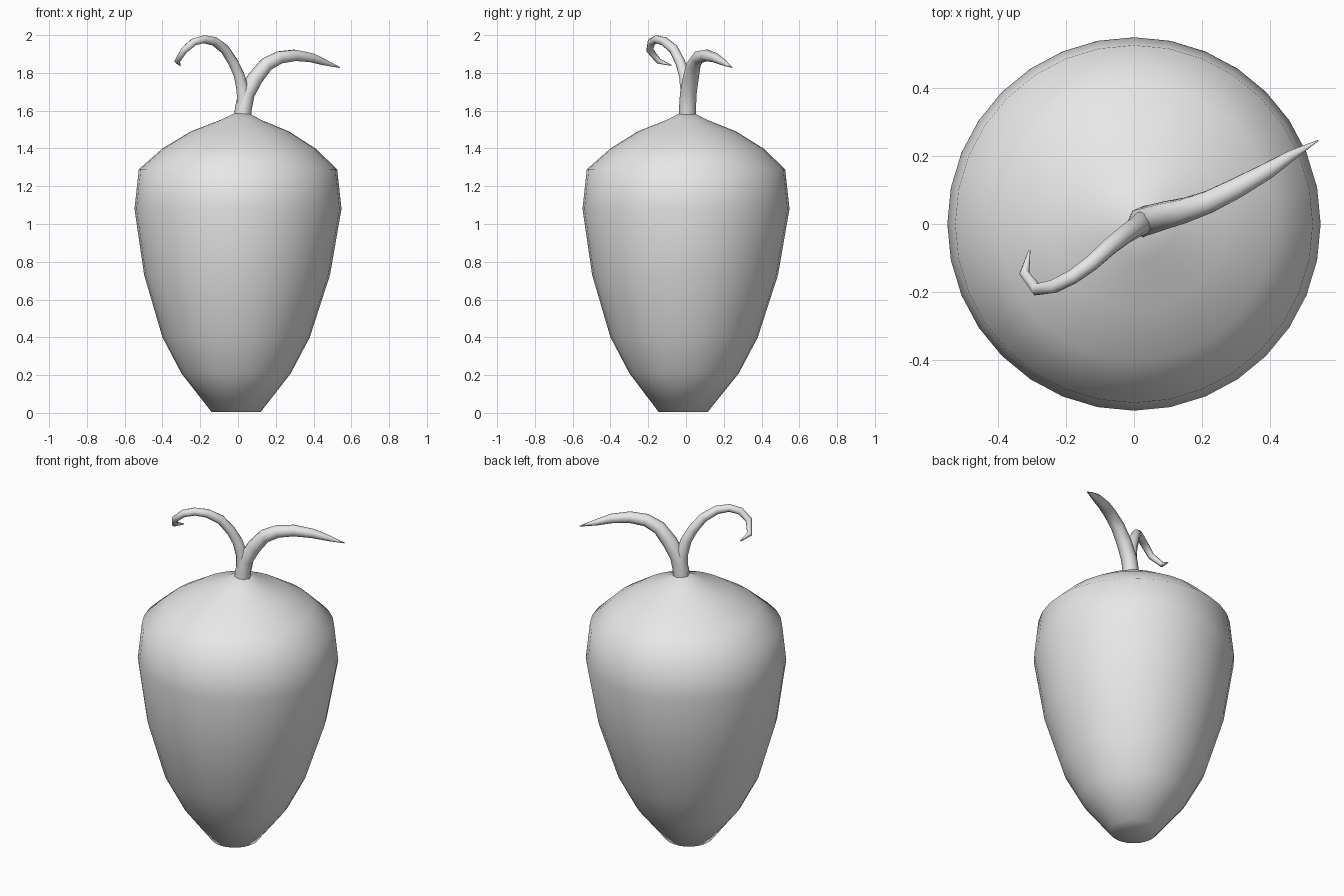
import bpy
import math

cube = bpy.data.objects.get("Cube")
if cube:
    bpy.data.objects.remove(cube)

# One plain grey for the whole model
grey = bpy.data.materials.new("plain_grey")
grey.use_nodes = True
grey.diffuse_color = (0.8, 0.8, 0.8, 1)
grey.node_tree.nodes["Principled BSDF"].inputs["Base Color"].default_value = grey.diffuse_color


def lathe(name, profile, sides):
    """Revolve (radius, height, centre shift) rings; ends close to a point."""
    verts, faces = [], []
    for r, z, dx, dy in profile:
        for i in range(sides):
            a = math.tau * i / sides
            verts.append((dx + r * math.cos(a), dy + r * math.sin(a), z))
    for k in range(len(profile) - 1):
        for i in range(sides):
            j = (i + 1) % sides
            a, b = k * sides, (k + 1) * sides
            faces.append((a + i, a + j, b + j, b + i))
    # pole fans
    for ring, flip in ((0, True), (len(profile) - 1, False)):
        r, z, dx, dy = profile[ring]
        verts.append((dx, dy, z))
        for i in range(sides):
            f = (ring * sides + i, ring * sides + (i + 1) % sides, len(verts) - 1)
            faces.append(f[::-1] if flip else f)
    mesh = bpy.data.meshes.new(name)
    mesh.from_pydata(verts, [], faces)
    mesh.materials.append(grey)
    mesh.shade_smooth()
    obj = bpy.data.objects.new(name, mesh)
    bpy.context.collection.objects.link(obj)
    return obj


def tube(name, points):
    """Tapered tube through (x, y, z, radius) points."""
    curve = bpy.data.curves.new(name, "CURVE")
    curve.dimensions = "3D"
    curve.bevel_depth = 1
    curve.bevel_resolution = 2
    curve.use_fill_caps = True
    spline = curve.splines.new("POLY")
    spline.points.add(len(points) - 1)
    for p, (x, y, z, r) in zip(spline.points, points):
        p.co = (x, y, z, 1)
        p.radius = r
    spline.use_smooth = True
    curve.materials.append(grey)
    obj = bpy.data.objects.new(name, curve)
    bpy.context.collection.objects.link(obj)
    bpy.ops.object.select_all(action="DESELECT")
    bpy.context.view_layer.objects.active = obj
    obj.select_set(True)
    bpy.ops.object.convert(target="MESH")
    bpy.ops.object.shade_smooth()


# Plump body tapering to a small flat foot
lathe("body", [
    (0.13, 0.005, -0.01, -0.015),
    (0.29, 0.21, -0.01, -0.01),
    (0.39, 0.40, -0.01, -0.01),
    (0.492, 0.73, -0.005, -0.005),
    (0.548, 1.08, 0, 0),
    (0.525, 1.29, 0, 0),
    (0.405, 1.40, 0.005, 0.005),
    (0.26, 1.49, 0.01, 0.005),
    (0.11, 1.55, 0.015, 0.005),
    (0.04, 1.585, 0.02, 0.005),
], 32)

# Thick stem bending out into the left leaf
tube("stem_and_left_leaf", [
    (0.025, 0.005, 1.54, 0.045),
    (0.028, 0.008, 1.61, 0.045),
    (0.045, 0.012, 1.69, 0.044),
    (0.09, 0.025, 1.77, 0.042),
    (0.15, 0.04, 1.845, 0.038),
    (0.22, 0.065, 1.882, 0.035),
    (0.30, 0.105, 1.893, 0.032),
    (0.39, 0.155, 1.88, 0.026),
    (0.46, 0.20, 1.855, 0.017),
    (0.54, 0.245, 1.828, 0.002),
])

# Slim right leaf curling back on itself
tube("right_leaf", [
    (0.03, 0.005, 1.63, 0.038),
    (0.025, 0.003, 1.71, 0.035),
    (0.005, -0.01, 1.79, 0.03),
    (-0.025, -0.03, 1.855, 0.028),
    (-0.07, -0.065, 1.925, 0.026),
    (-0.125, -0.115, 1.967, 0.024),
    (-0.18, -0.155, 1.978, 0.022),
    (-0.235, -0.183, 1.963, 0.021),
    (-0.285, -0.192, 1.92, 0.019),
    (-0.322, -0.145, 1.862, 0.015),
    (-0.307, -0.078, 1.84, 0.003),
])
